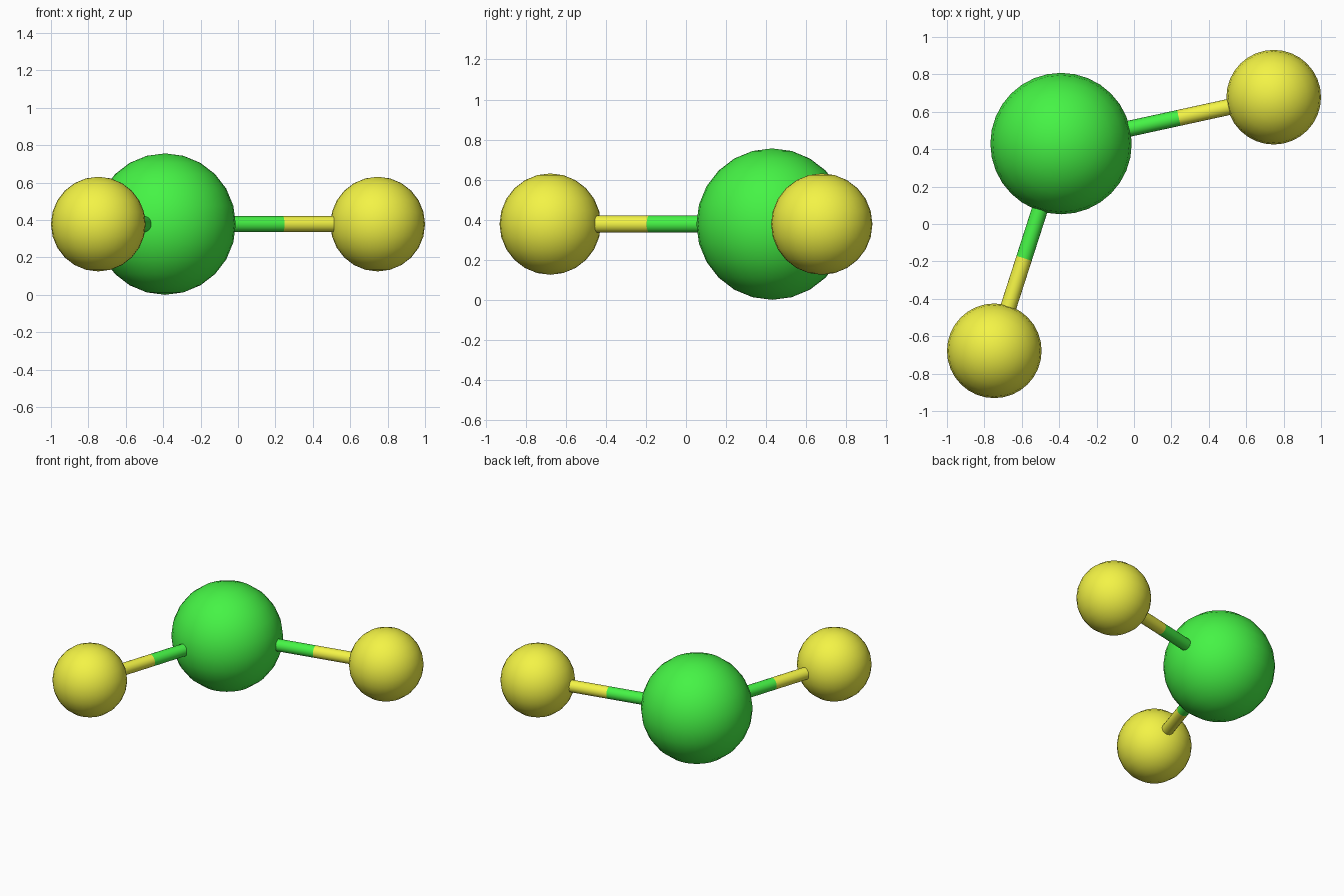
import bpy
from mathutils import Vector

if "Cube" in bpy.data.objects:
    bpy.data.objects.remove(bpy.data.objects["Cube"])

Z = 0.378
BIG_R, SMALL_R, BOND_R = 0.378, 0.253, 0.043


def material(name, color):
    m = bpy.data.materials.new(name)
    m.diffuse_color = color
    m.use_nodes = True
    m.node_tree.nodes["Principled BSDF"].inputs["Base Color"].default_value = m.diffuse_color
    return m


GREEN = material("green", (0.06, 0.9, 0.06, 1))
YELLOW = material("yellow", (0.9, 0.9, 0.06, 1))


def atom(name, center, radius, mat):
    bpy.ops.mesh.primitive_uv_sphere_add(segments=32, ring_count=12,
                                         radius=radius, location=center)
    ob = bpy.context.object
    ob.name = name
    ob.data.materials.append(mat)
    bpy.ops.object.shade_smooth()


def rod(name, a, b, mat):
    d = b - a
    bpy.ops.mesh.primitive_cylinder_add(vertices=20, radius=BOND_R,
                                        depth=d.length, location=(a + b) / 2)
    ob = bpy.context.object
    ob.name = name
    ob.rotation_mode = 'QUATERNION'
    ob.rotation_quaternion = d.to_track_quat('Z', 'Y')
    ob.data.materials.append(mat)
    bpy.ops.object.shade_smooth_by_angle()


# Large central atom
center = Vector((-0.39, 0.43, Z))
atom("central_atom", center, BIG_R, GREEN)

# Outer atoms, each joined by a two-coloured bond split midway between surfaces
outer = {"right": Vector((0.747, 0.678, Z)), "front": Vector((-0.747, -0.678, Z))}
for side, pos in outer.items():
    atom(side + "_atom", pos, SMALL_R, YELLOW)
    gap = pos - center
    u = gap.normalized()
    split = center + u * (BIG_R + gap.length - SMALL_R) / 2
    rod(side + "_bond_inner", center + u * (BIG_R - 0.03), split, GREEN)
    rod(side + "_bond_outer", split, pos - u * (SMALL_R - 0.03), YELLOW)
